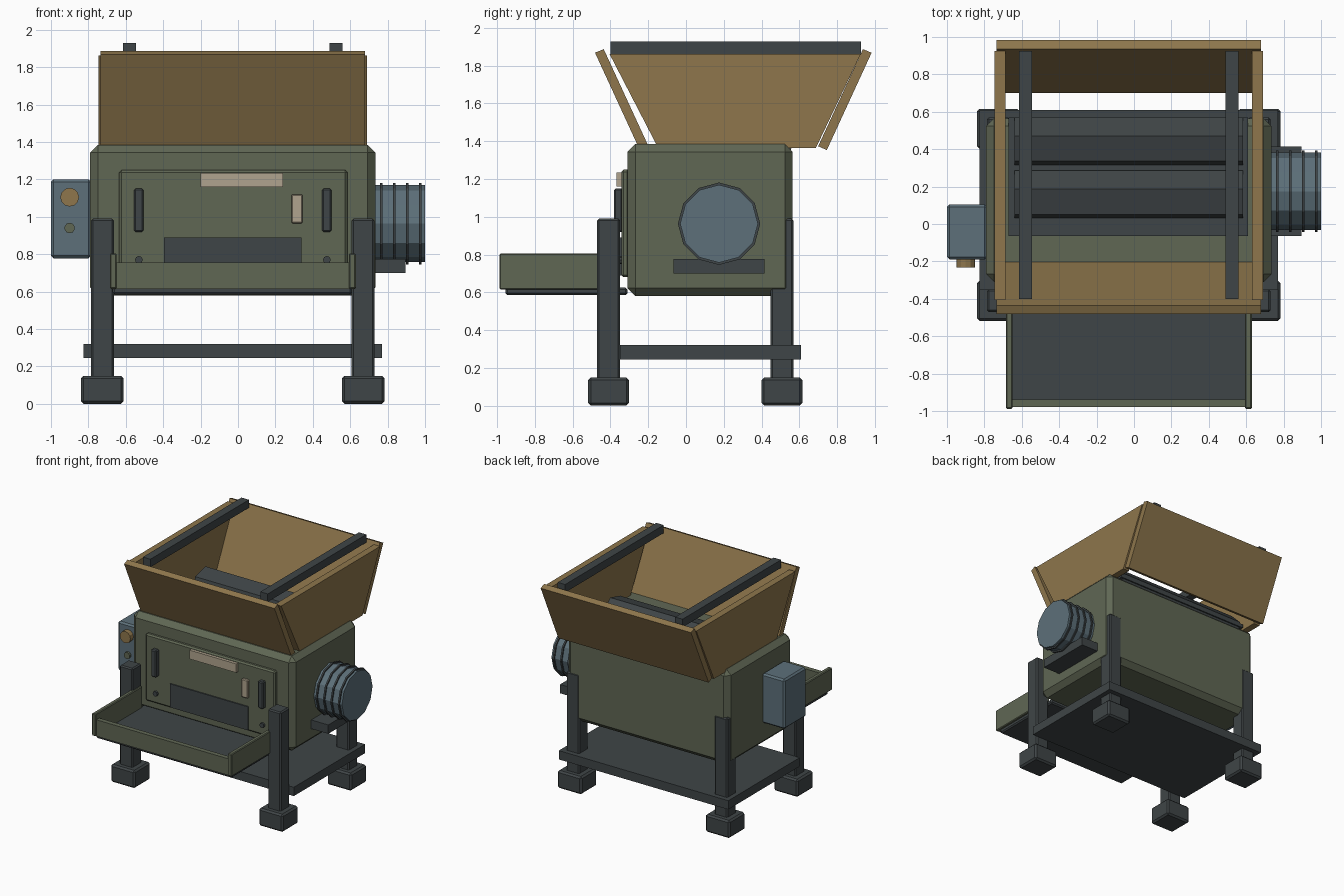
import bpy, bmesh, math
from mathutils import Matrix, Vector

if "Cube" in bpy.data.objects:
    bpy.data.objects.remove(bpy.data.objects["Cube"])


def mat(name, r, g, b):
    lin = [((c / 255 + 0.055) / 1.055) ** 2.4 for c in (r, g, b)]
    m = bpy.data.materials.new(name)
    m.diffuse_color = (*lin, 1)
    m.use_nodes = True
    m.node_tree.nodes["Principled BSDF"].inputs["Base Color"].default_value = m.diffuse_color
    return m


GREEN = mat("olive green", 96, 103, 84)
TAN = mat("ochre", 142, 118, 76)
DARK = mat("dark steel", 63, 69, 71)
BLUE = mat("blue grey", 93, 112, 122)
BEIGE = mat("pale label", 176, 164, 142)


def finish(name, bm, material, bevel=0):
    me = bpy.data.meshes.new(name)
    bmesh.ops.recalc_face_normals(bm, faces=bm.faces)
    bm.to_mesh(me)
    bm.free()
    me.materials.append(material)
    ob = bpy.data.objects.new(name, me)
    bpy.context.collection.objects.link(ob)
    if bevel:
        b = ob.modifiers.new("bevel", 'BEVEL')
        b.width = bevel
        b.segments = 1
    return ob


def box(name, xs, ys, zs, material, bevel=0):
    bm = bmesh.new()
    lo, hi = Vector((xs[0], ys[0], zs[0])), Vector((xs[1], ys[1], zs[1]))
    m = Matrix.Translation((lo + hi) / 2) @ Matrix.Diagonal((*(hi - lo), 1))
    bmesh.ops.create_cube(bm, size=1, matrix=m)
    return finish(name, bm, material, bevel)


def cyl(name, a, b, r, n, material, spin=0.0):
    """Cylinder from point a to point b."""
    a, b = Vector(a), Vector(b)
    d = b - a
    m = (Matrix.Translation((a + b) / 2) @ d.to_track_quat('Z', 'Y').to_matrix().to_4x4()
         @ Matrix.Rotation(spin, 4, 'Z'))
    bm = bmesh.new()
    bmesh.ops.create_cone(bm, cap_ends=True, segments=n, radius1=r, radius2=r,
                          depth=d.length, matrix=m)
    return finish(name, bm, material)


def prism(name, yz, x0, x1, material, bevel=0):
    """Side profile (y, z) extruded along x."""
    bm = bmesh.new()
    f = bm.faces.new([bm.verts.new((x0, y, z)) for y, z in yz])
    ext = bmesh.ops.extrude_face_region(bm, geom=[f])
    vs = [v for v in ext["geom"] if isinstance(v, bmesh.types.BMVert)]
    bmesh.ops.translate(bm, verts=vs, vec=(x1 - x0, 0, 0))
    return finish(name, bm, material, bevel)


# Main housing and its front door
box("housing", (-0.79, 0.735), (-0.31, 0.565), (0.58, 1.385), GREEN, 0.042)
box("front_door", (-0.635, 0.585), (-0.342, -0.30), (0.68, 1.25), GREEN, 0.012)
box("outlet_slot", (-0.395, 0.34), (-0.352, -0.33), (0.69, 0.89), DARK)
box("label_plate", (-0.20, 0.24), (-0.368, -0.335), (1.16, 1.235), BEIGE)
box("latch_plate", (0.285, 0.345), (-0.365, -0.335), (0.965, 1.12), BEIGE, 0.006)
for side, x in (("left", -0.53), ("right", 0.475)):
    box("door_handle_" + side, (x - 0.025, x + 0.025), (-0.38, -0.335), (0.92, 1.15), DARK, 0.008)
    cyl("door_bolt_" + side, (x, -0.335, 0.77), (x, -0.36, 0.77), 0.021, 8, DARK)

# Legs, feet and lower shelf
for sx, x in (("left", -0.725), ("right", 0.669)):
    for sy, y in (("front", -0.41), ("back", 0.508)):
        box(f"leg_{sy}_{sx}", (x - 0.061, x + 0.061), (y - 0.061, y + 0.061), (0.12, 0.99), DARK, 0.01)
        box(f"foot_{sy}_{sx}", (x - 0.114, x + 0.114), (y - 0.108, y + 0.108), (0, 0.15), DARK, 0.014)
box("lower_shelf", (-0.825, 0.77), (-0.35, 0.61), (0.245, 0.32), DARK)

# Collecting tray
box("tray_floor", (-0.67, 0.61), (-0.955, -0.31), (0.585, 0.625), DARK, 0.01)
box("tray_front_lip", (-0.66, 0.605), (-0.978, -0.938), (0.615, 0.755), GREEN)
for side, x in (("left", -0.667), ("right", 0.612)):
    box("tray_side_" + side, (x - 0.018, x + 0.018), (-0.988, -0.355), (0.615, 0.805), GREEN, 0.006)

# Hopper: sloping front and back plates, upright side plates
MID = 0.2505
for name, s in (("front", -1), ("back", 1)):
    pts = [(0.732, 1.885), (0.686, 1.868), (0.450, 1.373), (0.495, 1.353)]
    pts = [(0.686, 1.887), (0.732, 1.868), (0.495, 1.353), (0.449, 1.373)]
    prism("hopper_" + name, [(MID + s * y, z) for y, z in pts], -0.735, 0.68, TAN)
for side, x in (("left", -0.745), ("right", 0.632)):
    prism("hopper_side_" + side,
          [(-0.405, 1.862), (0.925, 1.862), (0.688, 1.365), (-0.148, 1.365)], x, x + 0.058, TAN)
for side, x in (("left", -0.58), ("right", 0.525)):
    box("hopper_bar_" + side, (x - 0.035, x + 0.035), (-0.40, 0.925), (1.86, 1.928), DARK)

# Throat plate and the two six-sided rollers
box("throat_plate", (-0.67, 0.61), (-0.065, 0.57), (1.37, 1.40), DARK)
for i, c in enumerate((0.15, 0.435)):
    pts = [(c + 0.14 * math.cos(math.radians(15 + 60 * k)),
            1.375 + 0.14 * math.sin(math.radians(15 + 60 * k))) for k in range(6)]
    prism(f"roller_{i + 1}", pts, -0.638, 0.583, DARK)

# Motor with cooling fins on the right
MY, MZ = 0.175, 0.963
cyl("motor", (0.72, MY, MZ), (1.0, MY, MZ), 0.206, 12, BLUE)
for i in range(4):
    x = 0.765 + 0.07 * i
    cyl(f"motor_fin_{i + 1}", (x - 0.007, MY, MZ), (x + 0.007, MY, MZ), 0.218, 12, DARK)
box("motor_mount", (0.72, 0.895), (-0.065, 0.415), (0.70, 0.775), DARK)

# Control box on the left
box("control_box", (-1.0, -0.785), (-0.19, 0.105), (0.778, 1.2), BLUE, 0.014)
cyl("big_button", (-0.9, -0.18, 1.105), (-0.9, -0.232, 1.105), 0.05, 12, TAN)
cyl("small_button", (-0.9, -0.18, 0.94), (-0.9, -0.21, 0.94), 0.028, 10, GREEN)
